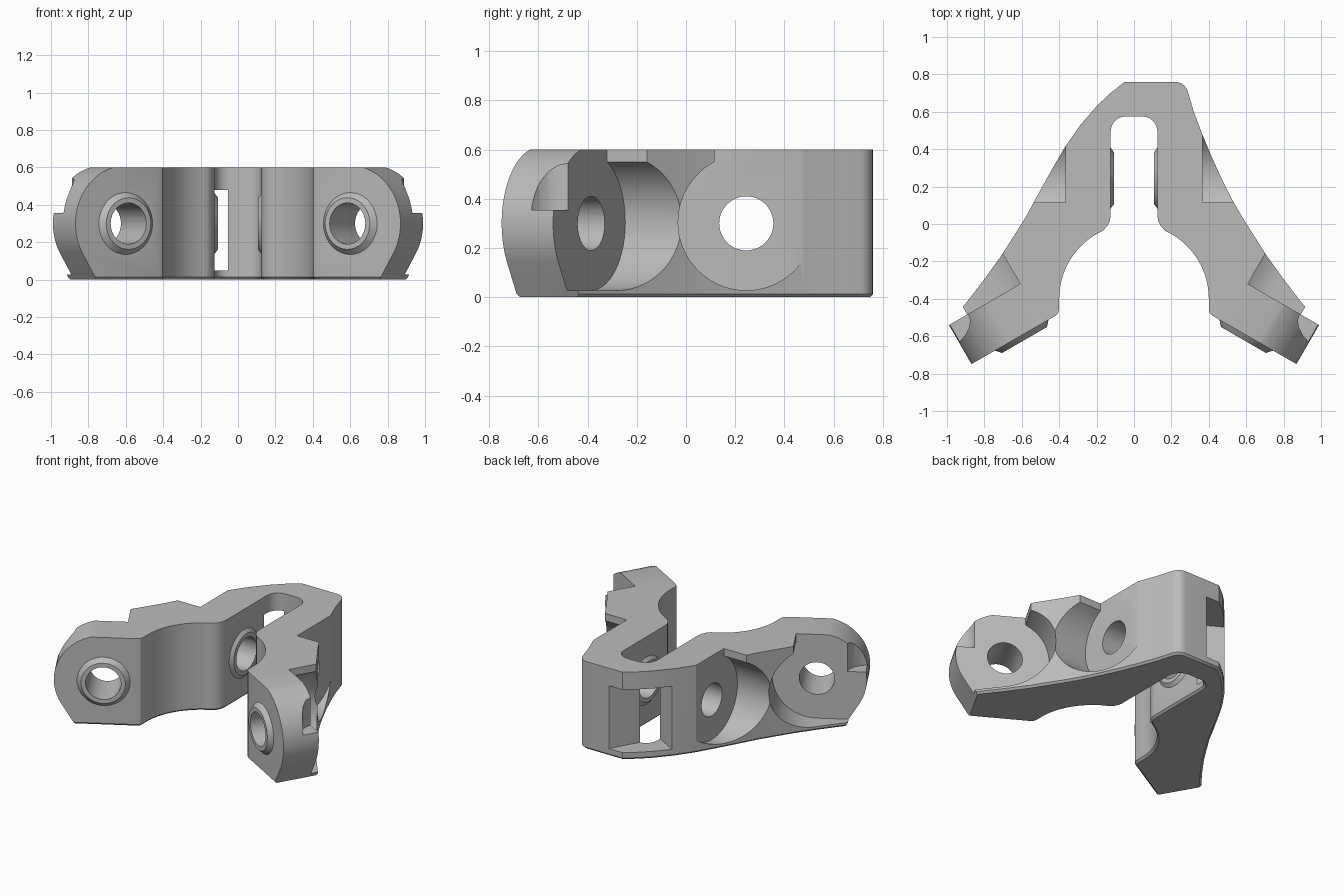
import bpy, bmesh
from math import cos, sin, radians
from mathutils import Matrix, Vector

default = bpy.data.objects.get("Cube")
if default:
    bpy.data.objects.remove(default, do_unlink=True)

grey = bpy.data.materials.new("plain grey")
grey.use_nodes = True
grey.diffuse_color = (0.5, 0.5, 0.5, 1)
grey.node_tree.nodes["Principled BSDF"].inputs["Base Color"].default_value = (0.5, 0.5, 0.5, 1)

UP = Vector((0, 0, 1))


def arc(cx, cy, r, start, end, steps):
    angles = [radians(start + (end - start) * i / steps) for i in range(steps + 1)]
    return [(cx + r * cos(a), cy + r * sin(a)) for a in angles]


def frame(a, b, c):
    return Matrix((a, b, c)).transposed().to_4x4()


def finish(name, bm, matrix):
    bmesh.ops.transform(bm, matrix=matrix, verts=bm.verts)
    bmesh.ops.recalc_face_normals(bm, faces=bm.faces)
    mesh = bpy.data.meshes.new(name)
    bm.to_mesh(mesh)
    bm.free()
    mesh.materials.append(grey)
    obj = bpy.data.objects.new(name, mesh)
    bpy.context.collection.objects.link(obj)
    return obj


def prism(name, points, low, high, matrix=Matrix(), chamfer=0):
    bm = bmesh.new()
    base = bm.faces.new([bm.verts.new((x, y, low)) for x, y in points])
    top = bmesh.ops.extrude_face_region(bm, geom=[base], use_keep_orig=True)
    verts = [v for v in top["geom"] if isinstance(v, bmesh.types.BMVert)]
    bmesh.ops.translate(bm, verts=verts, vec=(0, 0, high - low))
    bmesh.ops.recalc_face_normals(bm, faces=bm.faces)
    if chamfer:
        rim = [e for e in bm.edges if all(abs(v.co.z - low) < 1e-5 for v in e.verts)]
        bmesh.ops.bevel(bm, geom=rim, offset=chamfer, segments=1, affect="EDGES")
    return finish(name, bm, matrix)


def frustum(name, centre, r1, r2, low, high, matrix):
    bm = bmesh.new()
    bmesh.ops.create_cone(bm, cap_ends=True, segments=48, radius1=r1, radius2=r2, depth=high - low)
    move = Matrix.Translation((centre, 0.3, (low + high) / 2))
    return finish(name, bm, matrix @ move)


def combine(target, tool, operation):
    tool.hide_render = True
    mod = target.modifiers.new("combine", "BOOLEAN")
    mod.operation = operation
    mod.solver = "EXACT"
    mod.object = tool
    bpy.context.view_layer.objects.active = target
    bpy.ops.object.modifier_apply(modifier=mod.name)
    bpy.data.objects.remove(tool, do_unlink=True)


# Plan outline: shared inner and lower edges, with an asymmetric back
inner = arc(0.045, 0.495, 0.08, 90, 0, 6)
inner += [(0.125, 0.045), (0.13, 0.015), (0.143, -0.01), (0.165, -0.036)]
inner += arc(0, -0.4, 0.4, 62, 0, 12)
inner += [(0.4, -0.455), (0.406, -0.476), (0.422, -0.492), (0.9, -0.767)]
outer = [(1.02, -0.56), (0.9, -0.425), (0.8, -0.295), (0.71, -0.17), (0.64, -0.06), (0.58, 0.035)]
back_left = [(0.525, 0.13), (0.47, 0.24), (0.415, 0.36), (0.365, 0.48), (0.32, 0.6)]
back_left += arc(0.22, 0.69, 0.07, 15, 90, 5)
back_right = [(-0.05, 0.76), (-0.13, 0.697), (-0.2, 0.63), (-0.29, 0.525), (-0.37, 0.41),
              (-0.44, 0.29), (-0.515, 0.155)]


def flip(points):
    return [(-x, y) for x, y in reversed(points)]


outline = inner + outer + back_left + back_right + flip(outer) + flip(inner)
bracket = prism("hinge_bracket", outline, 0, 0.6, chamfer=0.013)

# Profiles in the plane of each lug: along the lug, then up
pocket = [(-0.13, 0.8)] + arc(0, 0.305, 0.277, 118, 270, 24)
arm_pocket = pocket + [(0.6, 0.028), (0.6, 0.8)]
rear_pocket = pocket + arc(0, 0.305, 0.277, 270, 360, 14)[1:] + [(0.277, 0.8)]
tip = arc(0, 0.3, 0.31, 80, -30, 24) + [(0.18, 0), (0.15, -0.05), (0.15, -0.1),
                                       (0.8, -0.1), (0.8, 0.8), (0.054, 0.8)]
notch = [(0.19, 0.1), (0.19, 0.03), (0.2, -0.01), (0.225, -0.04), (0.265, -0.065),
         (0.31, -0.08), (0.45, -0.1), (0.45, 0.1)]

for side in (1, -1):
    arm_dir = Vector((0.866 * side, -0.5, 0))
    arm_out = Vector((0.5 * side, 0.866, 0))
    shift = Matrix.Translation(arm_dir * 0.817)
    arm = shift @ frame(arm_dir, UP, arm_out)
    rear = Matrix.Translation((0, 0.245, 0)) @ frame(Vector((0, 1, 0)), UP, Vector((side, 0, 0)))

    # Pockets, rounded arm tip and corner notch
    combine(bracket, prism("arm_pocket", arm_pocket, 0.027, 0.6, arm), "DIFFERENCE")
    combine(bracket, prism("rear_pocket", rear_pocket, 0.367, 1, rear), "DIFFERENCE")
    combine(bracket, prism("tip_round", tip, -0.5, 0.32, arm), "DIFFERENCE")
    combine(bracket, prism("tip_notch", notch, 0.355, 0.8,
                           shift @ frame(arm_dir, arm_out, UP)), "DIFFERENCE")

    # Raised bosses and through holes
    for matrix, face, height, far in ((arm, -0.2145, 0.03, 0.1), (rear, 0.125, 0.018, 0.5)):
        combine(bracket, frustum("boss", 0, 0.138, 0.175, face - height, face + 0.01, matrix), "UNION")
        combine(bracket, frustum("hole", 0, 0.11, 0.11, face - 0.08, far, matrix), "DIFFERENCE")

# Slanted window through the back wall
window = [(0.085, 0.82), (-0.12, 0.455), (-0.38, 0.605), (-0.3, 0.85)]
combine(bracket, prism("back_window", window, 0.05, 0.48), "DIFFERENCE")

bpy.ops.object.select_all(action="DESELECT")
bracket.select_set(True)
bpy.context.view_layer.objects.active = bracket
bpy.ops.object.shade_smooth_by_angle(angle=radians(28))
